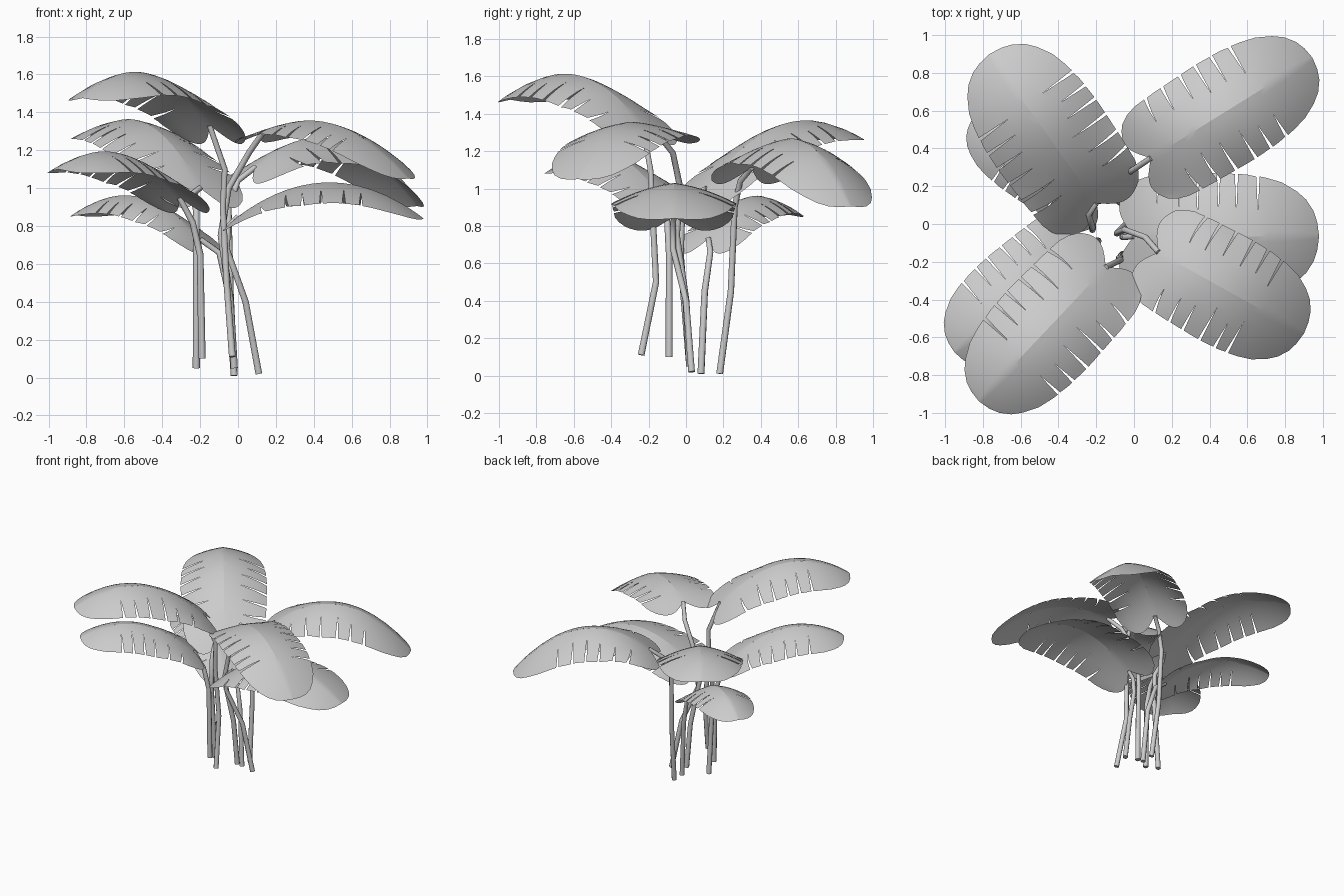
import bpy, bmesh, math, random
from mathutils import Vector

if "Cube" in bpy.data.objects:
    bpy.data.objects.remove(bpy.data.objects["Cube"])

random.seed(4)

# Half-width outline of a leaf along its length (0 = stem notch, 1 = tip)
OUTLINE = [(0, .78), (.04, .88), (.09, .94), (.2, .97), (.45, 1.0), (.6, .98), (.72, .92),
           (.8, .85), (.88, .71), (.93, .58), (.97, .40), (.99, .22), (1, 0)]
SLITS = [.16, .26, .36, .46, .56, .66]
COLS = 10


def half_width(t):
    for (a, wa), (b, wb) in zip(OUTLINE, OUTLINE[1:]):
        if t <= b:
            return wa + (wb - wa) * (t - a) / (b - a)
    return 0.0


def make_leaf(name, base, tip, arch, half, droop):
    """Arched sheet with two flatter base lobes, drooping sides and wedge slits."""
    base, tip = Vector(base), Vector(tip)
    span = tip - base
    side = Vector((-span.y, span.x, 0)).normalized()

    def point(t, v, sign, shift):
        w = half_width(t)
        r = v * w
        # rows bow backwards near the stem to form the lobes
        a = t + shift - .08 * math.sin(math.pi * min(v * .85, 1)) * (1 - t) ** 6
        p = base + span * a
        fall = droop * (.35 + .65 * min(1, max(0, t) / .35))
        p.z += 4 * arch * a * (1 - a) - fall * (.4 * r + .6 * r * r)
        return p + side * (sign * half * r)

    bm = bmesh.new()
    for sign in (1, -1):
        slits = [s + random.uniform(-.012, .012) for s in SLITS]
        depth = [random.uniform(.35, .55) for s in SLITS]
        stops = [0] + slits + [1]
        starts = [None] + depth + [None]
        for k in range(len(stops) - 1):
            t0, t1 = stops[k], stops[k + 1]
            if t1 == 1:
                ts = [t0] + [t for t, w in OUTLINE if t > t0 + .02]
            elif t0 == 0:
                ts = [0, .02, .04, .065, .09, .12, t1]
            else:
                ts = [t0, (t0 + t1) / 2, t1]
            rows = []
            for i, t in enumerate(ts):
                row = []
                for j in range(COLS + 1):
                    v = j / COLS
                    shift = 0
                    if i == 0 and starts[k]:
                        shift = .009 * max(0, (v - starts[k]) / (1 - starts[k]))
                    if i == len(ts) - 1 and starts[k + 1]:
                        shift = -.009 * max(0, (v - starts[k + 1]) / (1 - starts[k + 1]))
                    row.append(bm.verts.new(point(t, v, sign, shift)))
                rows.append(row)
            for r0, r1 in zip(rows, rows[1:]):
                for j in range(COLS):
                    f = [r0[j], r1[j], r1[j + 1], r0[j + 1]]
                    bm.faces.new(f if sign > 0 else f[::-1])
    bmesh.ops.remove_doubles(bm, verts=bm.verts, dist=.0004)
    bm.normal_update()
    if sum(f.normal.z for f in bm.faces) < 0:
        bmesh.ops.reverse_faces(bm, faces=bm.faces)
    for f in bm.faces:
        f.smooth = True
    mesh = bpy.data.meshes.new(name)
    bm.to_mesh(mesh)
    bm.free()
    bpy.context.collection.objects.link(bpy.data.objects.new(name, mesh))


def make_stalk(name, pts):
    """Round tube through the given points, slightly thinner at the top."""
    cu = bpy.data.curves.new(name, 'CURVE')
    cu.dimensions = '3D'
    cu.bevel_depth = .019
    cu.bevel_resolution = 2
    cu.use_fill_caps = True
    sp = cu.splines.new('POLY')
    sp.points.add(len(pts) - 1)
    for i, p in enumerate(pts):
        sp.points[i].co = (*p, 1)
        sp.points[i].radius = 1 - .2 * i / (len(pts) - 1)
    sp.use_smooth = True
    bpy.context.collection.objects.link(bpy.data.objects.new(name, cu))


# name: (tip, arch, half width, droop, stalk path ending at the leaf notch)
PLANT = {
    "back_right": ((.945, .88, .905), .25, .295, .14,
                   [(-.02, .18, .01), (-.04, .24, .45), (-.05, .26, .9), (0, .29, 1.04), (.09, .35, 1.11)]),
    "back_left_upper": ((-.765, .90, 1.28), .20, .32, .12,
                        [(-.22, .02, .05), (-.22, -.03, .65), (-.22, -.02, .88), (-.24, .05, .97), (-.2, .11, 1.0)]),
    "back_left_lower": ((-.86, .55, .86), .16, .22, .10,
                        [(-.02, .08, .01), (-.05, .1, .45), (-.1, .13, .66), (-.2, .12, .73)]),
    "front_left_upper": ((-.82, -.94, 1.475), .205, .295, .13,
                         [(-.03, -.24, .11), (-.06, -.16, .5), (-.08, -.18, .9), (-.07, -.19, 1.1), (-.15, -.23, 1.33)]),
    "front_left_lower": ((-.95, -.68, 1.1), .16, .27, .12,
                         [(-.19, -.09, .1), (-.2, -.09, .65), (-.24, -.1, .82), (-.31, -.13, .95)]),
    "right": ((.98, -.065, .84), .185, .335, .11,
              [(.11, .03, .02), (.04, 0, .4), (-.06, -.07, .68), (-.05, -.07, .8), (0, -.065, .85)]),
    "front_right": ((.90, -.58, 1.05), .165, .30, .09,
                    [(-.02, .02, .05), (-.04, 0, .4), (-.09, -.05, .75), (-.05, -.03, 1.0), (.06, -.07, 1.19), (.13, -.15, 1.29)]),
}

for name, (tip, arch, half, droop, path) in PLANT.items():
    make_leaf(name + "_leaf", path[-1], tip, arch, half, droop)
    make_stalk(name + "_stalk", path)
